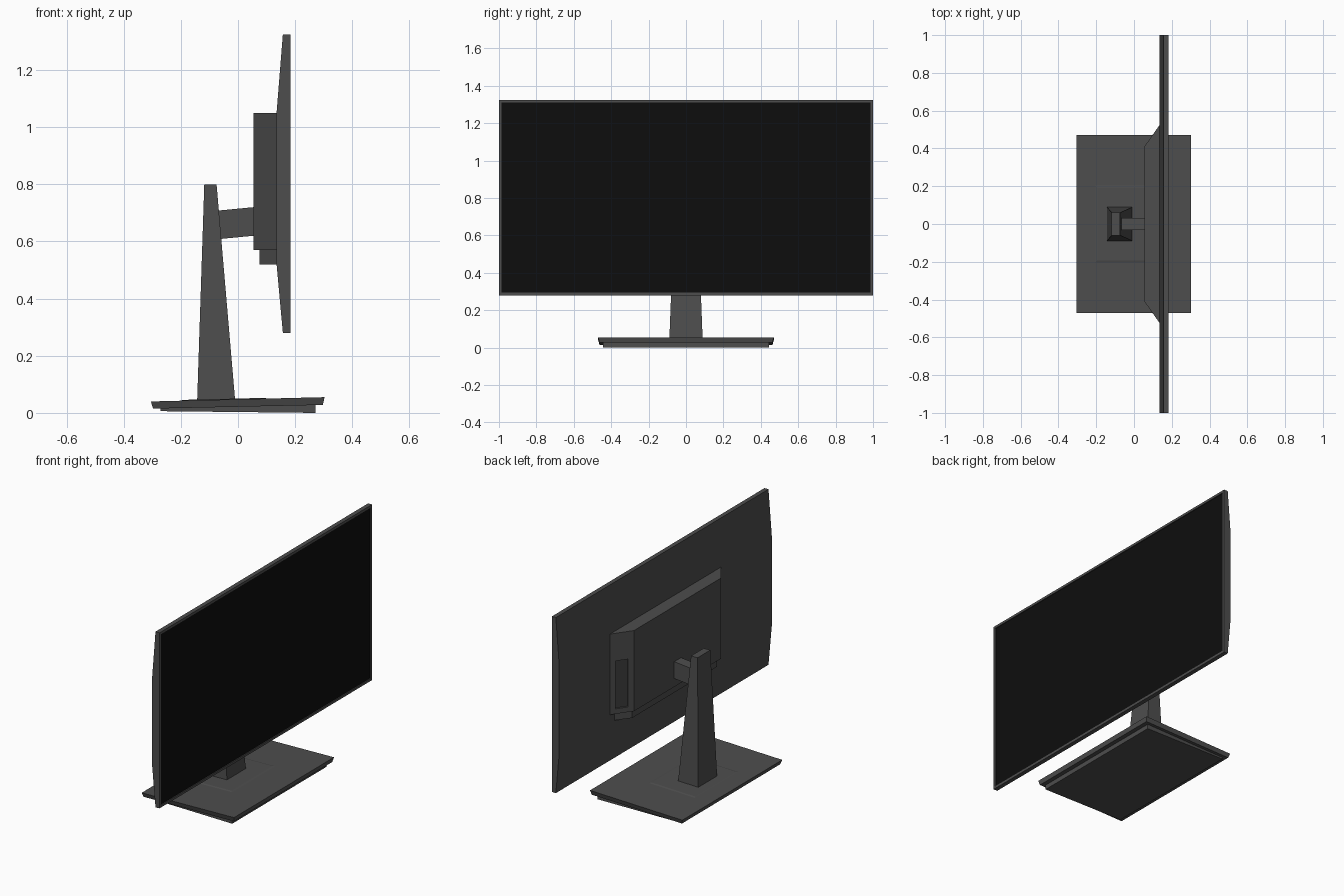
import bpy, bmesh
from mathutils import Vector

cube = bpy.data.objects.get("Cube")
if cube:
    bpy.data.objects.remove(cube, do_unlink=True)


def material(name, value):
    mat = bpy.data.materials.new(name)
    mat.use_nodes = True
    colour = (value, value, value, 1)
    mat.diffuse_color = colour
    bsdf = next(n for n in mat.node_tree.nodes if n.type == 'BSDF_PRINCIPLED')
    bsdf.inputs["Base Color"].default_value = colour
    bsdf.inputs["Roughness"].default_value = 0.6
    return mat


BODY = material("charcoal plastic", 0.075)
SCREEN = material("black glass", 0.004)
PORT = material("dark port recess", 0.045)


def loft(name, rings, edit=None, mats=(BODY,)):
    """Skin matching rings of points, cap both ends, then apply an optional edit."""
    bm = bmesh.new()
    loops = [[bm.verts.new(p) for p in ring] for ring in rings]
    for a, b in zip(loops, loops[1:]):
        for i in range(len(a)):
            j = (i + 1) % len(a)
            bm.faces.new((a[i], a[j], b[j], b[i]))
    bm.faces.new(loops[0])
    bm.faces.new(loops[-1])
    bmesh.ops.recalc_face_normals(bm, faces=bm.faces)
    if edit:
        edit(bm)
    mesh = bpy.data.meshes.new(name)
    bm.to_mesh(mesh)
    bm.free()
    for mat in mats:
        mesh.materials.append(mat)
    obj = bpy.data.objects.new(name, mesh)
    bpy.context.collection.objects.link(obj)
    return obj


def facing(bm, direction):
    return max(bm.faces, key=lambda f: f.normal.dot(Vector(direction)))


def flat_ring(x0, x1, half, z0, z1):
    """Rectangle seen from above, sloping from z0 at x0 to z1 at x1."""
    return [(x0, -half, z0), (x1, -half, z1), (x1, half, z1), (x0, half, z0)]


def upright_ring(x, half, z0, z1):
    return [(x, -half, z0), (x, half, z0), (x, half, z1), (x, -half, z1)]


# Display panel: side profile extruded along the width, with an inset screen
def cut_screen(bm):
    face = facing(bm, (1, 0, 0))
    bmesh.ops.inset_region(bm, faces=[face], thickness=0.02)
    bmesh.ops.inset_region(bm, faces=[face], thickness=0.001, depth=-0.004)
    face.material_index = 1


profile = [(0.183, 0.28), (0.183, 1.325), (0.157, 1.325),
           (0.135, 1.05), (0.135, 0.52), (0.157, 0.28)]
loft("display_panel", [[(x, y, z) for x, z in profile] for y in (-1, 1)],
     cut_screen, (BODY, SCREEN))


# Rear housing with slanted ends and a port recess in the left end
def cut_port(bm):
    face = facing(bm, (-0.6, 0.8, 0))
    corners = [v.co.copy() for v in face.verts]
    normal = face.normal.copy()
    inner = min(corners, key=lambda c: c.x)
    outer = max(corners, key=lambda c: c.x)

    def at(t, z, depth=0):
        p = inner.lerp(outer, t)
        return Vector((p.x, p.y, z)) - normal * depth

    spots = [(0.24, 0.6), (0.76, 0.6), (0.76, 0.885), (0.24, 0.885)]
    order = [(0, 0.57), (1, 0.57), (1, 1.05), (0, 1.05)]
    rim = [min(face.verts, key=lambda v: (v.co - at(t, z)).length) for t, z in order]
    bmesh.ops.delete(bm, geom=[face], context='FACES_ONLY')
    lip = [bm.verts.new(at(t, z)) for t, z in spots]
    floor = [bm.verts.new(at(t, z, 0.012)) for t, z in spots]
    for a, b in ((rim, lip), (lip, floor)):
        for i in range(4):
            j = (i + 1) % 4
            bm.faces.new((a[i], a[j], b[j], b[i]))
    bm.faces.new(floor).material_index = 1
    bmesh.ops.recalc_face_normals(bm, faces=bm.faces)


loft("rear_housing", [upright_ring(0.136, 0.525, 0.57, 1.05),
                      upright_ring(0.055, 0.41, 0.57, 1.05)], cut_port, (BODY, PORT))
loft("lower_housing", [upright_ring(0.136, 0.48, 0.52, 0.571),
                       upright_ring(0.075, 0.4, 0.52, 0.571)])

# Stand: tilted arm and tapering post
loft("mount_arm", [upright_ring(-0.09, 0.032, 0.606, 0.706),
                   upright_ring(0.056, 0.032, 0.62, 0.72)])
loft("stand_post", [flat_ring(-0.143, -0.01, 0.089, 0.04, 0.043),
                    flat_ring(-0.118, -0.075, 0.06, 0.8, 0.8)])

# Base: gently sloping plate over a smaller foot, with a stepped surround at the post
loft("base_plate", [flat_ring(-0.297, 0.297, 0.462, 0.015, 0.028),
                    flat_ring(-0.305, 0.303, 0.47, 0.04, 0.055)])
loft("base_foot", [flat_ring(-0.272, 0.272, 0.443, 0.006, 0),
                   flat_ring(-0.272, 0.272, 0.443, 0.018, 0.03)])
loft("post_surround", [flat_ring(-0.205, 0.105, 0.205, 0.042, 0.0495),
                       flat_ring(-0.192, 0.092, 0.192, 0.0455, 0.0525)])
